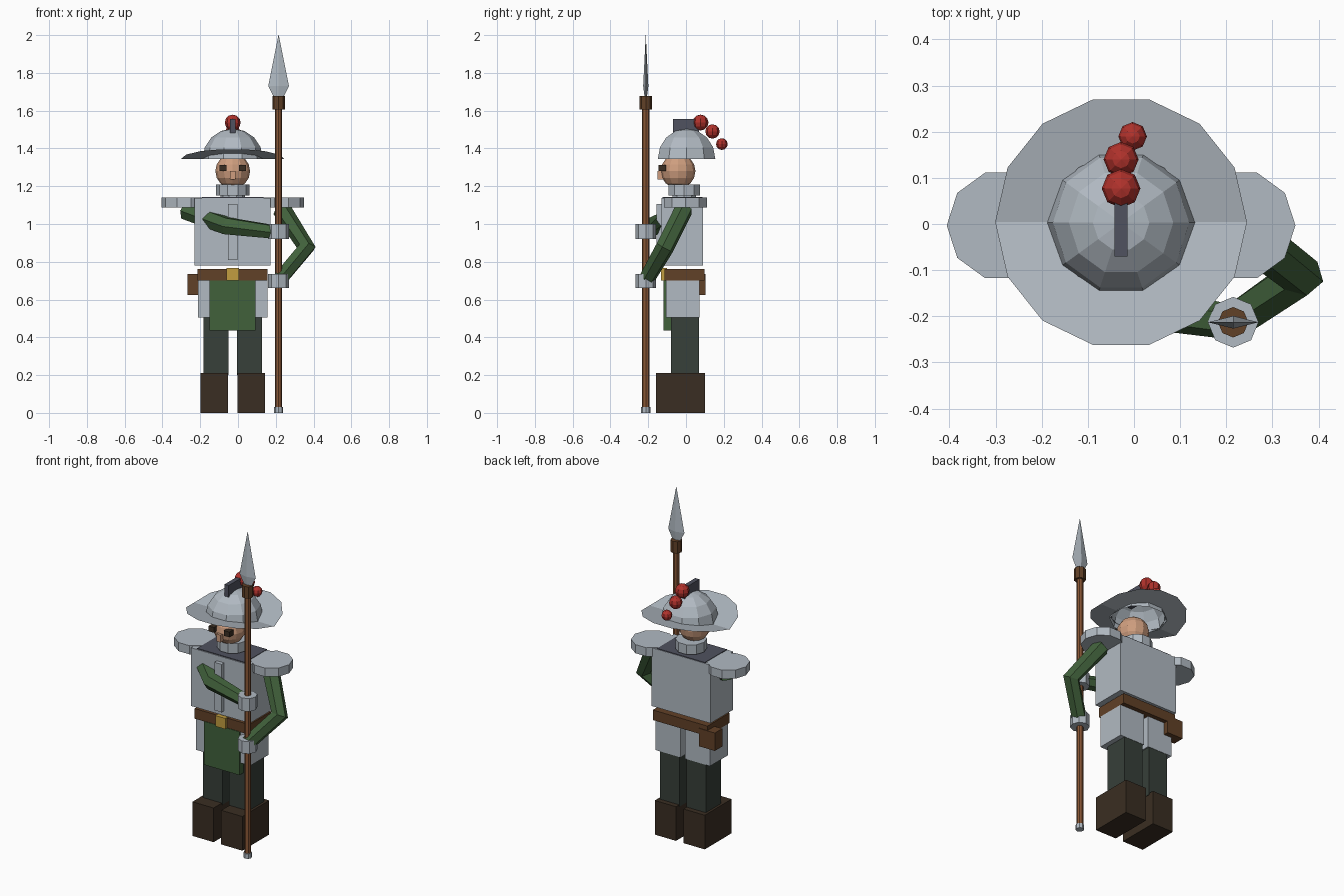
import bpy, bmesh
from math import sin, cos, pi, tau
from mathutils import Matrix

cube = bpy.data.objects.get("Cube")
if cube:
    bpy.data.objects.remove(cube, do_unlink=True)


def material(name, rgb):
    m = bpy.data.materials.new(name)
    m.use_nodes = True
    m.diffuse_color = (*rgb, 1)
    m.node_tree.nodes["Principled BSDF"].inputs["Base Color"].default_value = (*rgb, 1)
    return m


STEEL = material("steel", (.44, .49, .54))
SLATE = material("slate", (.08, .085, .115))
SKIN = material("skin", (.62, .34, .21))
GREEN = material("green_cloth", (.053, .12, .044))
TROUSER = material("dark_trousers", (.038, .05, .041))
BOOT = material("boot_leather", (.042, .027, .016))
LEATHER = material("brown_leather", (.12, .052, .02))
WOOD = material("shaft_wood", (.25, .095, .036))
GOLD = material("gold", (.54, .34, .05))
RED = material("red_plume", (.44, .032, .025))

MID = -.028            # centre line of the body
SPEAR = (.215, -.213)  # spear position on the ground


def finish(name, bm, mat):
    me = bpy.data.meshes.new(name)
    bmesh.ops.recalc_face_normals(bm, faces=bm.faces)
    bm.to_mesh(me)
    bm.free()
    me.materials.append(mat)
    ob = bpy.data.objects.new(name, me)
    bpy.context.collection.objects.link(ob)
    return ob


def box(name, mat, x, y, z):
    """Box from (low, high) ranges."""
    bm = bmesh.new()
    bmesh.ops.create_cube(bm, size=1)
    for v in bm.verts:
        v.co = [r[0] if c < 0 else r[1] for c, r in zip(v.co, (x, y, z))]
    return finish(name, bm, mat)


def turned(name, mat, centre, profile, sides, turn=0, flat=1, caps=True, lift=0):
    """Lathe a (radius, z) profile; flat squashes y, lift raises front and back."""
    bm = bmesh.new()
    rings = []
    for r, z in profile:
        ring = []
        for i in range(sides):
            a = tau * i / sides + turn
            y = r * flat * sin(a)
            ring.append(bm.verts.new((centre[0] + r * cos(a), centre[1] + y, z + lift * abs(y))))
        rings.append(ring)
    for a, b in zip(rings, rings[1:]):
        for i in range(sides):
            j = (i + 1) % sides
            bm.faces.new((a[i], a[j], b[j], b[i]))
    if caps:
        bm.faces.new(rings[0])
        bm.faces.new(rings[-1])
    else:
        bmesh.ops.remove_doubles(bm, verts=bm.verts, dist=.0005)
    return finish(name, bm, mat)


def drum(name, mat, centre, r, z0, z1, sides, turn=0):
    return turned(name, mat, centre, [(r, z0), (r, z1)], sides, turn)


def ball(name, mat, centre, r, segments, rings):
    bm = bmesh.new()
    bmesh.ops.create_uvsphere(bm, u_segments=segments, v_segments=rings, radius=r,
                              matrix=Matrix.Translation(centre))
    return finish(name, bm, mat)


def arm(name, points, radii):
    """Faceted sleeve bent at the elbow."""
    cu = bpy.data.curves.new(name, "CURVE")
    cu.dimensions = "3D"
    cu.bevel_depth = 1
    cu.bevel_resolution = 1
    cu.use_fill_caps = True
    sp = cu.splines.new("POLY")
    sp.points.add(len(points) - 1)
    for p, co, r in zip(sp.points, points, radii):
        p.co = (*co, 1)
        p.radius = r
    path = bpy.data.objects.new(name + "_path", cu)
    bpy.context.collection.objects.link(path)
    graph = bpy.context.evaluated_depsgraph_get()
    me = bpy.data.meshes.new_from_object(path.evaluated_get(graph))
    bpy.data.objects.remove(path, do_unlink=True)
    bm = bmesh.new()
    bm.from_mesh(me)
    bpy.data.meshes.remove(me)
    bmesh.ops.remove_doubles(bm, verts=bm.verts, dist=.0005)
    for f in bm.faces:
        f.smooth = False
    return finish(name, bm, GREEN)


# Paired parts: boots, legs, thigh plates, shoulder plates, eyes
for side, s in (("left", 1), ("right", -1)):
    def span(c, half):
        return (MID + s * c - half, MID + s * c + half)
    box(side + "_boot", BOOT, span(.098, .072), (-.16, .1), (0, .21))
    box(side + "_leg", TROUSER, span(.089, .066), (-.08, .069), (.2, .69))
    box(side + "_thigh_plate", STEEL, span(.1, .085), (-.105, .071), (.505, .7))
    drum(side + "_shoulder_plate", STEEL, (MID + s * .258, -.003), .12, 1.087, 1.14, 10)
    box(side + "_eye", BOOT, span(.052, .019), (-.145, -.105), (1.28, 1.312))

# Waist
box("belt", LEATHER, (-.215, .157), (-.115, .098), (.7, .762))
box("buckle", GOLD, (-.062, .006), (-.132, -.1), (.7, .766))
box("tabard", GREEN, (-.15, .092), (-.118, -.08), (.435, .702))
box("pouch", LEATHER, (-.268, -.16), (.03, .102), (.625, .735))

# Torso
box("breastplate", STEEL, (-.23, .172), (-.13, .09), (.78, 1.138))
box("breastplate_ridge", STEEL, (-.053, -.003), (-.155, -.12), (.81, 1.105))
box("shoulder_yoke", SLATE, (-.19, .135), (-.125, .088), (1.1, 1.143))
drum("neck", STEEL, (MID, -.01), .065, 1.12, 1.2, 10)
drum("collar", STEEL, (MID, -.01), .088, 1.15, 1.21, 10)

# Head
ball("head", SKIN, (MID, -.042, 1.28), .092, 12, 8)
box("nose", SKIN, (MID - .014, MID + .014), (-.15, -.11), (1.235, 1.28))

# Helmet: open dome, folded brim, crest and plume
dome = [(.16 * cos(pi / 8 * i), 1.345 + .16 * sin(pi / 8 * i)) for i in range(5)]
turned("helmet_dome", STEEL, (MID, .003), dome, 10, caps=False)
turned("helmet_brim", STEEL, (MID, .004), [(.15, 1.345), (.273, 1.345)], 14,
       caps=False, lift=.19)
box("helmet_crest", SLATE, (MID - .014, MID + .014), (-.07, .07), (1.45, 1.555))
ball("plume_front", RED, (MID, .077, 1.537), .042, 8, 6)
ball("plume_middle", RED, (MID, .14, 1.49), .038, 8, 6)
ball("plume_back", RED, (MID + .025, .19, 1.423), .031, 8, 6)

# Arms, both reaching for the spear
arm("left_sleeve", [(.23, -.01, 1.08), (.362, -.112, .875), (*SPEAR, .7)],
    (.05, .05, .043))
arm("right_sleeve", [(-.275, .0, 1.07), (-.06, -.17, .99), (*SPEAR, .955)],
    (.05, .05, .038))
drum("left_gauntlet", STEEL, SPEAR, .055, .66, .735, 8)
drum("right_gauntlet", STEEL, SPEAR, .055, .92, 1, 8)

# Spear
drum("spear_shaft", WOOD, SPEAR, .019, .01, 1.62, 8)
drum("spear_butt", STEEL, SPEAR, .024, 0, .03, 8)
drum("spear_socket", LEATHER, SPEAR, .033, 1.605, 1.677, 8)
turned("spear_blade", STEEL, SPEAR, [(.024, 1.67), (.055, 1.73), (.001, 2)], 4, flat=.25)
